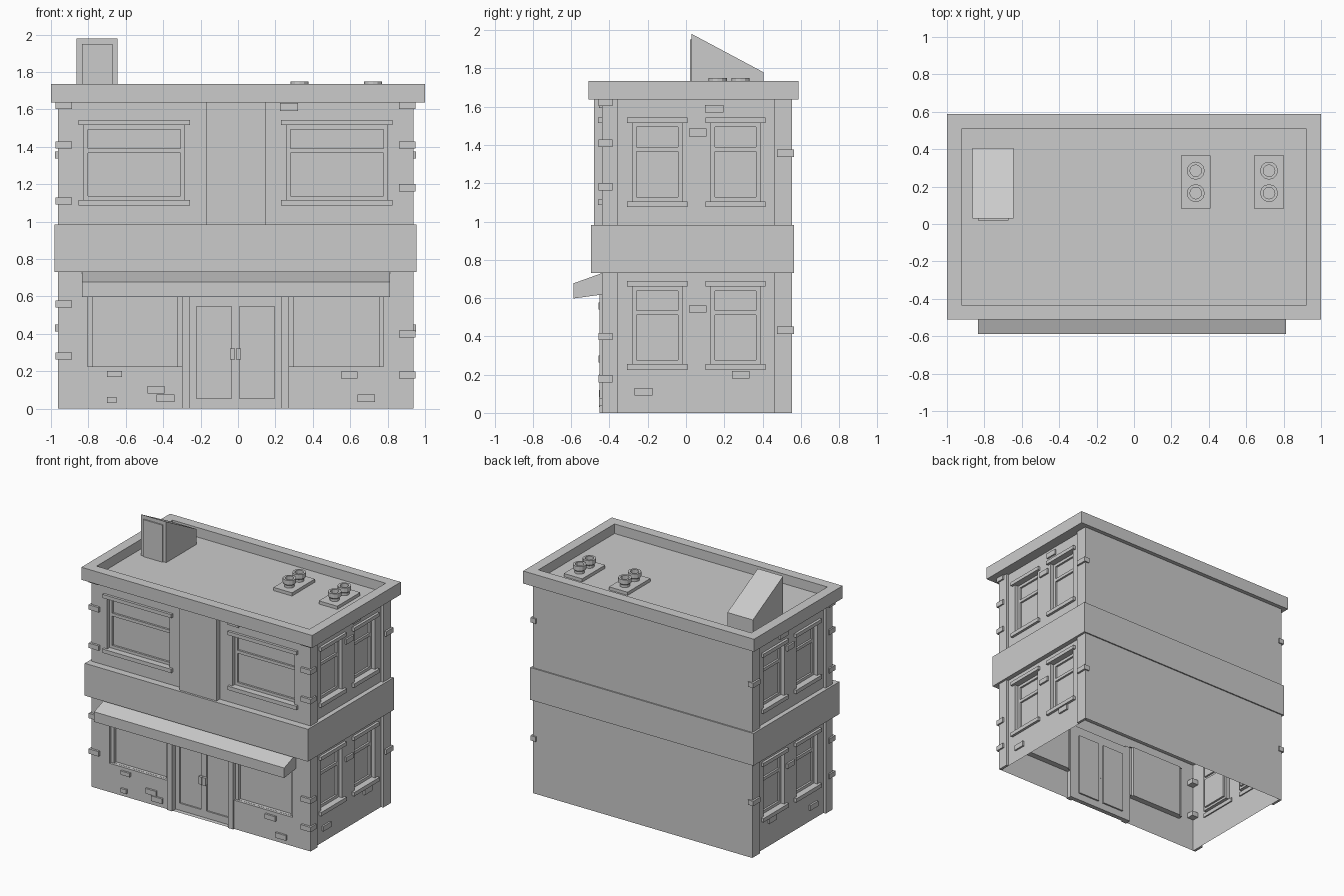
import bpy, bmesh, math

if "Cube" in bpy.data.objects:
    bpy.data.objects.remove(bpy.data.objects["Cube"])

C = -0.013            # centre line of the walls (the roof is centred on 0)
HW = 0.93             # half width to the side wall planes
FY, BY = -0.44, 0.555  # front and back wall planes

# Each wall face maps (u, z, d) to world space; d is the distance outwards
FACES = {
    "front": (lambda u, z, d: (u, FY - d, z), False),
    "back": (lambda u, z, d: (u, BY + d, z), True),
    "right": (lambda u, z, d: (C + HW + d, u, z), False),
    "left": (lambda u, z, d: (C - HW - d, u, z), True),
}


def finish(bm, name):
    me = bpy.data.meshes.new(name)
    bm.to_mesh(me)
    bm.free()
    ob = bpy.data.objects.new(name, me)
    bpy.context.collection.objects.link(ob)
    return ob


def box(name, x0, x1, y0, y1, z0, z1):
    bm = bmesh.new()
    bmesh.ops.create_cube(bm, size=1)
    for v in bm.verts:
        v.co = (x1 if v.co.x > 0 else x0, y1 if v.co.y > 0 else y0, z1 if v.co.z > 0 else z0)
    return finish(bm, name)


def slab(face, name, u0, u1, z0, z1, d0, d1):
    f = FACES[face][0]
    xs, ys, zs = zip(f(u0, z0, d0), f(u1, z1, d1))
    return box(name, min(xs), max(xs), min(ys), max(ys), z0, z1)


def sheet(face, name, u0, u1, z0, z1, d=0.0, holes=(), depth=0.03, fill=False):
    """Flat sheet with recessed rectangular holes, optionally closed at the back."""
    f, flip = FACES[face]
    bm = bmesh.new()

    def quad(*pts):
        bm.faces.new([bm.verts.new(f(*p)) for p in (pts[::-1] if flip else pts)])

    us = sorted({u0, u1, *[h[i] for h in holes for i in (0, 1)]})
    zs = sorted({z0, z1, *[h[i] for h in holes for i in (2, 3)]})
    for a, b in zip(us, us[1:]):
        for p, q in zip(zs, zs[1:]):
            mu, mz = (a + b) / 2, (p + q) / 2
            if not any(h[0] < mu < h[1] and h[2] < mz < h[3] for h in holes):
                quad((a, p, d), (b, p, d), (b, q, d), (a, q, d))
    e = d - depth
    for a, b, p, q in holes:
        ring = [(a, p), (b, p), (b, q), (a, q)]
        for s, t in zip(ring, ring[1:] + ring[:1]):
            quad((*s, d), (*t, d), (*t, e), (*s, e))
        if fill:
            quad(*[(*s, e) for s in ring])
    bmesh.ops.remove_doubles(bm, verts=bm.verts, dist=1e-5)
    return finish(bm, name)


def sash_window(face, name, u0, u1, z0, z1):
    w = 0.022
    mid = z1 - 0.137
    panes = [(u0 + w, u1 - w, z0 + 0.022, mid - 0.012), (u0 + w, u1 - w, mid + 0.012, z1 - 0.022)]
    sheet(face, name + "_sash", u0, u1, z0, z1, -0.03, panes, 0.015, True)
    slab(face, name + "_lintel", u0 - 0.028, u1 + 0.028, z1, z1 + 0.028, -0.01, 0.02)
    slab(face, name + "_sill", u0 - 0.028, u1 + 0.028, z0 - 0.03, z0, -0.01, 0.02)


def mir(u0, u1):
    return 2 * C - u1, 2 * C - u0


# Front wall with window and door openings
up_l, shop_l = (-0.825, -0.285), (-0.805, -0.30)
uppers, shops = [up_l, mir(*up_l)], [shop_l, mir(*shop_l)]
holes = [(*u, 1.115, 1.515) for u in uppers] + [(*s, 0.225, 0.64) for s in shops]
door = (-0.26, 0.234, 0.0, 0.62)
sheet("front", "front_wall", C - HW, C + HW, 0, 1.66, 0, holes + [door], 0.035)
for i, u in enumerate(uppers):
    sash_window("front", f"front_window_{i}", *u, 1.115, 1.515)

# Shop windows
for i, (a, b) in enumerate(shops):
    sheet("front", f"shop_window_{i}", a, b, 0.225, 0.64, -0.02,
          [(a + 0.026, b - 0.026, 0.226, 0.639)], 0.025, True)

# Double door, handles and door posts
panels = [(-0.222, -0.035, 0.055, 0.545), (*mir(-0.222, -0.035), 0.055, 0.545)]
sheet("front", "double_door", *door, -0.035, panels, 0.012, True)
for i, (h, p) in enumerate(zip([(-0.043, -0.015), mir(-0.043, -0.015)], [(-0.30, -0.256), mir(-0.30, -0.256)])):
    slab("front", f"door_handle_{i}", *h, 0.262, 0.322, -0.036, -0.012)
    slab("front", f"door_post_{i}", *p, 0, 0.63, -0.035, 0.012)

# Back wall and centre panel of the upper storey
sheet("back", "back_wall", C - HW, C + HW, 0, 1.66)
slab("front", "centre_panel", -0.172, 0.15, 0.97, 1.65, 0, 0.04)

# Side walls with windows, corner pillars and loose bricks
side_u = [(-0.28, -0.02), (0.13, 0.387)]
side_z = [(0.255, 0.66), (1.105, 1.515)]
bricks = [(0.1, 0.195, 1.57, 1.61), (0.015, 0.107, 1.445, 1.485), (0.015, 0.107, 0.525, 0.562),
          (-0.27, -0.175, 0.09, 0.13), (0.24, 0.333, 0.18, 0.22)]
for face in ("right", "left"):
    holes = [(*u, *z) for u in side_u for z in side_z]
    sheet(face, face + "_wall", FY, BY, 0, 1.66, 0, holes, 0.035)
    for i, h in enumerate(holes):
        sash_window(face, f"{face}_window_{i}", *h)
    slab(face, face + "_front_pillar", FY, -0.355, 0, 1.66, 0, 0.02)
    slab(face, face + "_back_pillar", 0.46, BY, 0, 1.66, 0, 0.02)
    for i, b in enumerate(bricks):
        slab(face, f"{face}_brick_{i}", *b, 0, 0.014)

# Bricks on the front wall
for i, b in enumerate([(0.225, 0.32, 1.592, 1.633), (-0.70, -0.62, 0.17, 0.2), (-0.70, -0.65, 0.03, 0.063),
                       (-0.485, -0.393, 0.08, 0.12), (-0.435, -0.34, 0.035, 0.075),
                       (0.55, 0.64, 0.16, 0.198), (0.64, 0.733, 0.035, 0.075)]):
    slab("front", f"front_brick_{i}", *b, 0, 0.015)

# Bricks wrapping the corners
for s, zs in ((-1, (1.603, 1.39, 1.09, 0.54, 0.262)), (1, (1.603, 1.39, 1.162, 0.38, 0.16))):
    for i, z in enumerate(zs):
        x0, x1 = sorted((C + s * 0.875, C + s * 0.962))
        box(f"corner_brick_{s}_{i}", x0, x1, -0.457, -0.385, z, z + 0.038)
    for i, z in enumerate((1.337, 0.413)):
        x0, x1 = sorted((C + s * 0.92, C + s * 0.965))
        box(f"back_corner_brick_{s}_{i}", x0, x1, 0.475, 0.565, z, z + 0.038)

# Band between the storeys
box("storey_band", -0.98, 0.954, -0.497, 0.565, 0.73, 0.983)

# Awning: side profile extruded along x
def prism(name, profile, x0, x1):
    bm = bmesh.new()
    face = bm.faces.new([bm.verts.new((x0, y, z)) for y, z in profile])
    ext = bmesh.ops.extrude_face_region(bm, geom=[face])["geom"]
    bmesh.ops.translate(bm, vec=(x1 - x0, 0, 0), verts=[v for v in ext if isinstance(v, bmesh.types.BMVert)])
    bmesh.ops.recalc_face_normals(bm, faces=bm.faces)
    return finish(bm, name)


prism("awning", [(FY, 0.73), (-0.588, 0.677), (-0.588, 0.598), (FY, 0.618)], -0.835, 0.812)

# Roof cornice with sunken deck
DECK = 1.66
roof = box("roof", -1, 1, -0.51, 0.587, 1.637, 1.735)
bm = bmesh.new()
bm.from_mesh(roof.data)
top = max(bm.faces, key=lambda f: f.calc_center_median().z)
bmesh.ops.inset_region(bm, faces=[top], thickness=0.11)
bmesh.ops.inset_region(bm, faces=[top], thickness=0.0005)
for v in top.verts:
    v.co.z = DECK
bm.to_mesh(roof.data)
bm.free()

# Roof stair house with door
prism("stair_house", [(0.03, DECK), (0.03, 1.98), (0.405, 1.78), (0.405, DECK)], -0.863, -0.643)
box("stair_house_door", -0.835, -0.67, 0.02, 0.03, DECK, 1.95)

# Roof vents: plates with lathed hollow caps
def vent(name, x, y, sides=12):
    bm = bmesh.new()
    rings = []
    for r, z in ((0.036, DECK + 0.02), (0.036, 1.705), (0.048, 1.715), (0.048, 1.75), (0.031, 1.75), (0.031, 1.72)):
        rings.append([bm.verts.new((x + r * math.cos(2 * math.pi * k / sides),
                                    y + r * math.sin(2 * math.pi * k / sides), z)) for k in range(sides)])
    for a, b in zip(rings, rings[1:]):
        for k in range(sides):
            j = (k + 1) % sides
            bm.faces.new((a[k], a[j], b[j], b[k]))
    bm.faces.new(rings[-1])
    finish(bm, name)


for i, x in enumerate((0.33, 0.722)):
    box(f"vent_plate_{i}", x - 0.08, x + 0.08, 0.083, 0.367, DECK - 0.005, DECK + 0.025)
    for j, y in enumerate((0.165, 0.285)):
        vent(f"vent_{i}_{j}", x, y)
